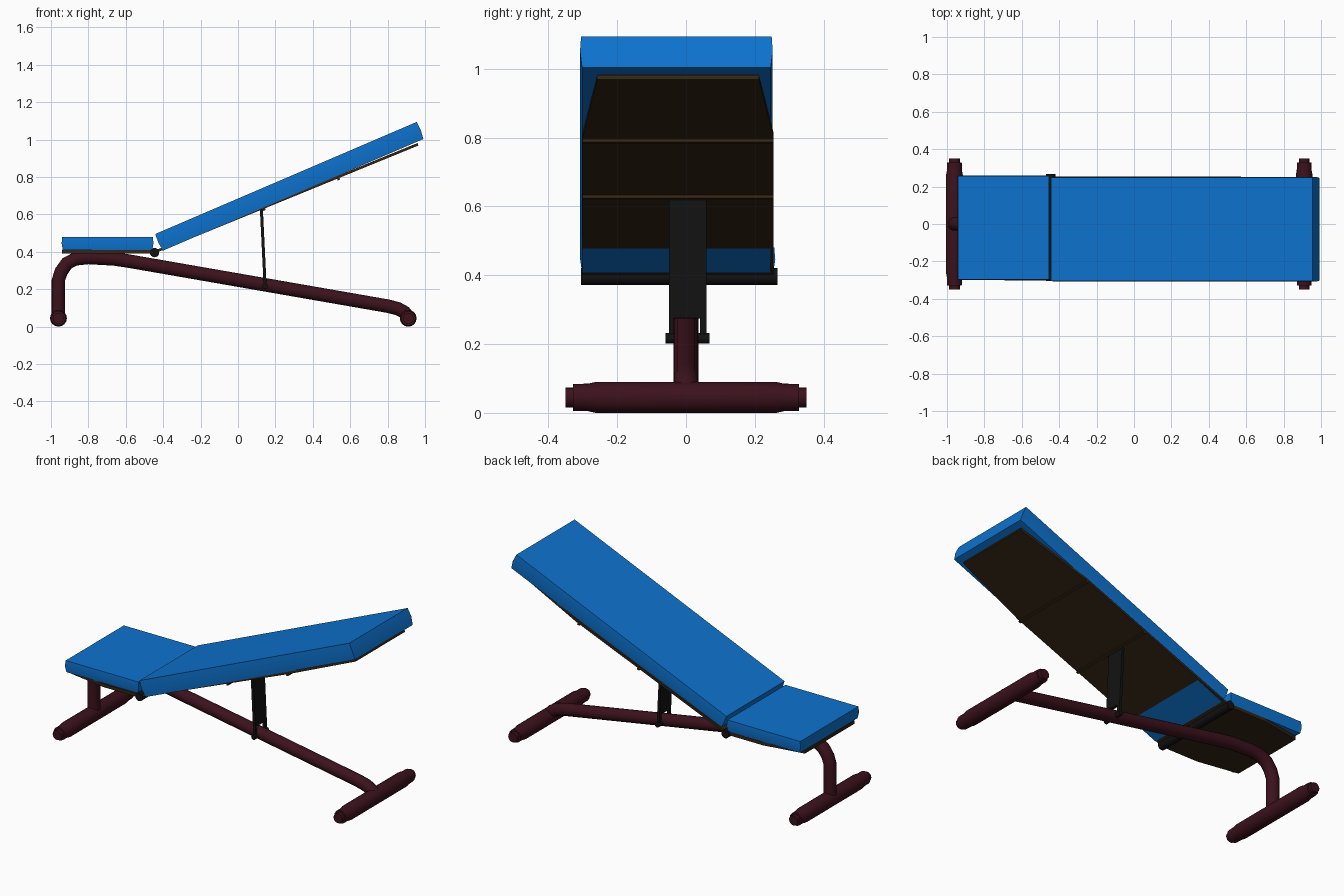
import bpy, bmesh, math
from mathutils import Matrix, Vector

if "Cube" in bpy.data.objects:
    bpy.data.objects.remove(bpy.data.objects["Cube"])


def material(name, rgb):
    m = bpy.data.materials.new(name)
    m.diffuse_color = (*rgb, 1)
    m.use_nodes = True
    m.node_tree.nodes["Principled BSDF"].inputs["Base Color"].default_value = m.diffuse_color
    return m


BLUE = material("blue_vinyl", (0.004, 0.17, 0.62))
MAROON = material("maroon_paint", (0.045, 0.006, 0.012))
BROWN = material("brown_board", (0.035, 0.018, 0.007))
BLACK = material("black_metal", (0.006, 0.006, 0.006))
YC = -0.023  # the cushions sit slightly off the frame's centre line


def finish(name, bm, mat, loc=(0, 0, 0), tilt=0, smooth=None):
    bmesh.ops.recalc_face_normals(bm, faces=bm.faces)
    me = bpy.data.meshes.new(name)
    bm.to_mesh(me)
    bm.free()
    ob = bpy.data.objects.new(name, me)
    bpy.context.collection.objects.link(ob)
    me.materials.append(mat)
    ob.location = loc
    ob.rotation_euler = (0, -tilt, 0)
    if smooth:
        bpy.ops.object.select_all(action='DESELECT')
        ob.select_set(True)
        bpy.context.view_layer.objects.active = ob
        bpy.ops.object.shade_smooth_by_angle(angle=math.radians(smooth))
    return ob


def loft(bm, rings):
    loops = [[bm.verts.new(p) for p in r] for r in rings]
    n = len(loops[0])
    for a, b in zip(loops, loops[1:]):
        for i in range(n):
            bm.faces.new((a[i], a[(i + 1) % n], b[(i + 1) % n], b[i]))
    bm.faces.new(loops[0])
    bm.faces.new(loops[-1])


def lathe_y(name, profile, mat, x, z, segs=16):
    """Round bar along y from (y, radius) pairs."""
    bm = bmesh.new()
    loft(bm, [[(r * math.cos(math.tau * i / segs), y, r * math.sin(math.tau * i / segs))
               for i in range(segs)] for y, r in profile])
    return finish(name, bm, mat, (x, 0, z), smooth=35)


def pad(name, length, width, thick, loc, tilt=0):
    """Cushion with a slightly bulging seam around its middle."""
    bm = bmesh.new()
    rings = []
    for z, o in ((0, -0.004), (thick * 0.5, 0.002), (thick, -0.001)):
        w = width / 2 + o
        rings.append([(-o, -w, z), (length + o, -w, z), (length + o, w, z), (-o, w, z)])
    loft(bm, rings)
    return finish(name, bm, BLUE, loc, tilt, smooth=35)


def board(name, length, taper, thick, loc, tilt=0, sign=1):
    """Flat board that narrows toward its far end."""
    w, e = 0.278, 0.235
    outline = [(0, -w), (taper, -w), (length, -e), (length, e), (taper, w), (0, w)]
    bm = bmesh.new()
    loft(bm, [[(sign * x, y, z) for x, y in outline] for z in (0, thick)])
    return finish(name, bm, BROWN, loc, tilt)


def box(name, size, mat, loc, tilt=0):
    bm = bmesh.new()
    bmesh.ops.create_cube(bm, size=1, matrix=Matrix.Diagonal((*size, 1)))
    return finish(name, bm, mat, loc, tilt)


# Bent main tube
path = [(-0.96, 0.05), (-0.96, 0.25), (-0.945, 0.295), (-0.915, 0.338), (-0.87, 0.362),
        (-0.80, 0.37), (-0.66, 0.362), (-0.58, 0.35), (0.80, 0.11), (0.855, 0.096),
        (0.89, 0.077), (0.91, 0.05)]
R, SEGS = 0.036, 16
rings = []
for i, p in enumerate(path):
    a = Vector(path[max(i - 1, 0)])
    b = Vector(path[min(i + 1, len(path) - 1)])
    d = (b - a).normalized()
    rings.append([(p[0] - d.y * R * math.cos(t), R * math.sin(t), p[1] + d.x * R * math.cos(t))
                  for t in (math.tau * k / SEGS for k in range(SEGS))])
bm = bmesh.new()
loft(bm, rings)
finish("main_tube", bm, MAROON, smooth=35)

# Cross feet with stepped end caps
half = [(0.35, 0.029), (0.328, 0.029), (0.328, 0.039), (0.285, 0.040), (0.262, 0.045)]
foot = [(-y, r) for y, r in half] + [(y, r) for y, r in reversed(half)]
for name, x in (("seat_end_foot", -0.96), ("back_end_foot", 0.91)):
    lathe_y(name, foot, MAROON, x, 0.045)

# Seat cushion and board
pad("seat_pad", 0.487, 0.555, 0.07, (-0.941, YC + 0.003, 0.41))
board("seat_board", 0.49, 0.24, 0.02, (-0.45, YC, 0.39), sign=-1)

# Back cushion, board and ribs
pad("back_pad", 1.523, 0.556, 0.098, (-0.405, YC - 0.005, 0.405), math.radians(23.2))
tilt = math.radians(22.25)
origin = Vector((-0.44, YC, 0.394))
along = Vector((math.cos(tilt), 0, math.sin(tilt)))
board("back_board", 1.518, 1.07, 0.014, origin, tilt)
for i, u in enumerate((0.625, 1.055)):
    box(f"board_rib_{i + 1}", (0.014, 0.556, 0.02), BROWN, origin + along * u, tilt)

# Hinge rod between the cushions
lathe_y("hinge_rod", [(-0.305, 0.025), (0.266, 0.025)], BLACK, -0.446, 0.396)

# Forked support plate, straddling the tube
lean = math.radians(2.8)
fork = [(-0.05, -0.005), (-0.037, -0.005), (-0.037, 0.055), (0.041, 0.055), (0.041, -0.005),
        (0.06, -0.005), (0.06, 0.41), (-0.05, 0.41)]
bm = bmesh.new()
loft(bm, [[(x, y, z) for y, z in fork] for x in (-0.008, 0.008)])
finish("support_plate", bm, BLACK, (0.145, 0, 0.22), lean)
lathe_y("support_pin", [(-0.06, 0.015), (0.068, 0.015)], BLACK, 0.145, 0.217, 12)
lathe_y("support_top_pivot", [(-0.05, 0.012), (0.06, 0.012)], BLACK, 0.126, 0.628, 12)
